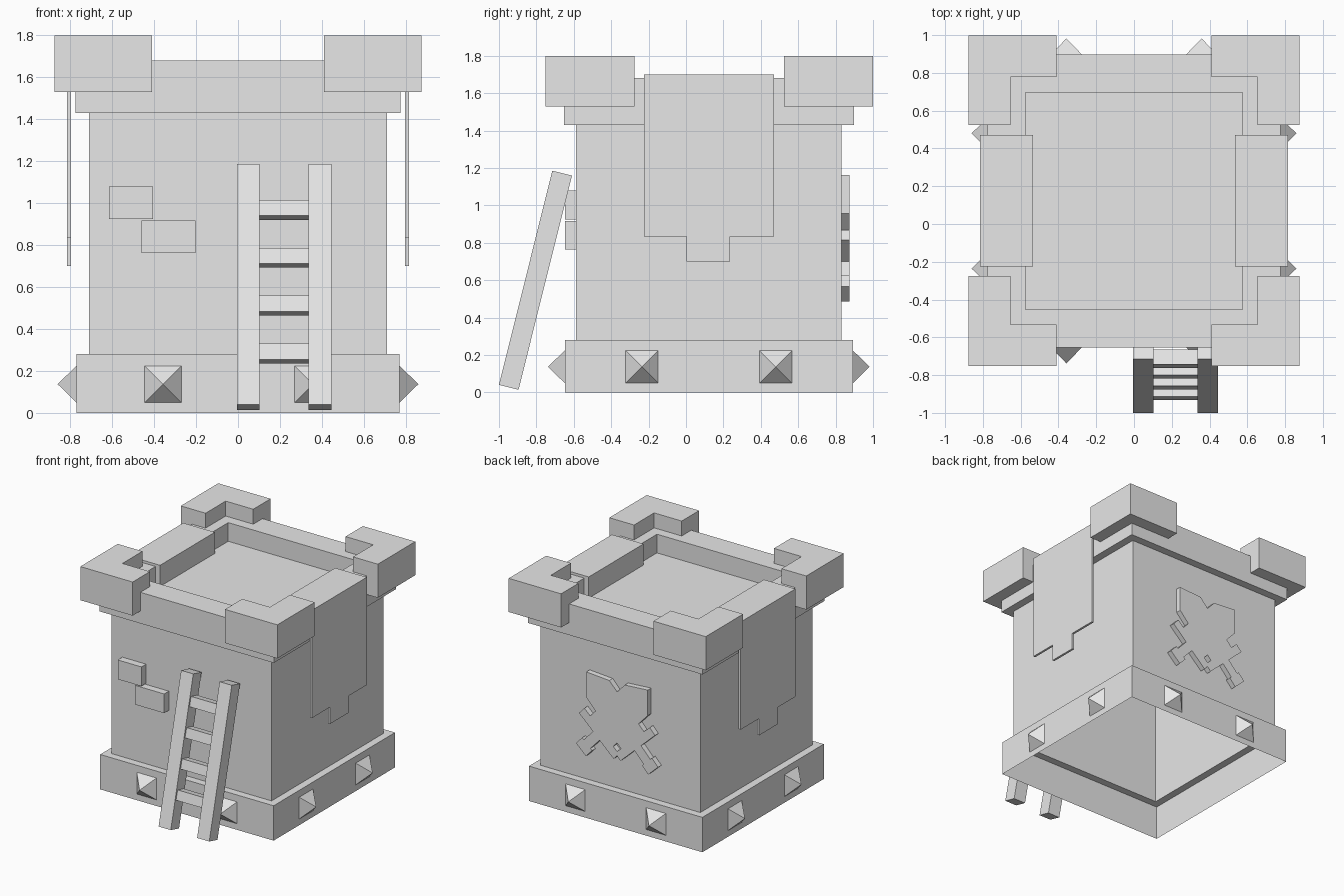
import bpy, bmesh, math
from mathutils import Matrix, Vector

cube = bpy.data.objects.get("Cube")
if cube:
    bpy.data.objects.remove(cube, do_unlink=True)

CY = 0.122  # tower centre in y

stone = bpy.data.materials.new("pale_grey")
stone.use_nodes = True
stone.diffuse_color = (0.8, 0.8, 0.8, 1)
stone.node_tree.nodes["Principled BSDF"].inputs["Base Color"].default_value = (0.8, 0.8, 0.8, 1)


def finish(name, bm, matrix=None, recalc=True):
    if matrix:
        bm.transform(matrix)
    if recalc:
        bmesh.ops.recalc_face_normals(bm, faces=bm.faces)
    mesh = bpy.data.meshes.new(name)
    bm.to_mesh(mesh)
    bm.free()
    mesh.materials.append(stone)
    obj = bpy.data.objects.new(name, mesh)
    bpy.context.collection.objects.link(obj)
    return obj


def box(name, low, high, matrix=None):
    low, high = Vector(low), Vector(high)
    bm = bmesh.new()
    bmesh.ops.create_cube(bm, size=1)
    bmesh.ops.scale(bm, vec=high - low, verts=bm.verts)
    bmesh.ops.translate(bm, vec=(low + high) / 2, verts=bm.verts)
    return finish(name, bm, matrix)


def prism(name, outline, depth, matrix):
    """Extrude a flat xy outline along z, then place it."""
    bm = bmesh.new()
    face = bm.faces.new([bm.verts.new((x, y, 0)) for x, y in outline])
    result = bmesh.ops.extrude_face_region(bm, geom=[face])
    verts = [v for v in result["geom"] if isinstance(v, bmesh.types.BMVert)]
    bmesh.ops.translate(bm, vec=(0, 0, depth), verts=verts)
    return finish(name, bm, matrix)


# Tower shell: square rings from the open foot up to the sunken roof
RINGS = [(0.77, 0), (0.77, 0.28), (0.71, 0.28), (0.71, 1.43),
         (0.775, 1.43), (0.775, 1.68), (0.575, 1.68), (0.575, 1.53)]
SIGNS = [(-1, -1), (1, -1), (1, 1), (-1, 1)]
bm = bmesh.new()
loops = [[bm.verts.new((sx * h, CY + sy * h, z)) for sx, sy in SIGNS] for h, z in RINGS]
for a, b in zip(loops, loops[1:]):
    for i in range(4):
        j = (i + 1) % 4
        bm.faces.new((a[i], a[j], b[j], b[i]))
bm.faces.new(loops[-1])
finish("tower", bm, recalc=False)

# Corner battlements, L-shaped
corner = [(0.41, 0.875), (0.875, 0.875), (0.875, 0.4), (0.655, 0.4),
          (0.655, 0.655), (0.41, 0.655)]
for sx, sy in SIGNS:
    name = ("back" if sy > 0 else "front") + ("_left" if sx > 0 else "_right")
    prism(name + "_battlement", [(sx * x, sy * y) for x, y in corner], 0.27,
          Matrix.Translation((0, CY + 0.002, 1.53)))

# Studs around the base, two on each side
for side in range(4):
    turn = Matrix.Translation((0, CY, 0)) @ Matrix.Rotation(side * math.pi / 2, 4, "Z")
    for x in (-0.358, 0.358):
        bm = bmesh.new()
        bmesh.ops.create_cone(bm, cap_ends=True, segments=4, radius1=0.0875 * math.sqrt(2),
                              radius2=0, depth=0.09,
                              matrix=Matrix.Rotation(math.pi / 4, 4, "Z"))
        place = Matrix.Translation((x, -0.815, 0.137)) @ Matrix.Rotation(math.pi / 2, 4, "X")
        finish("base_stud", bm, turn @ place)

# Banners draped over the side parapets
drop = [(-0.225, 1.7), (0.47, 1.7), (0.47, 0.835), (0.235, 0.835),
        (0.235, 0.7), (0.003, 0.7), (0.003, 0.835), (-0.225, 0.835)]
for sx, side in ((1, "left"), (-1, "right")):
    axes = Matrix(((0, 0, sx, sx * 0.797), (1, 0, 0, 0), (0, 1, 0, 0), (0, 0, 0, 1)))
    prism(side + "_banner", drop, 0.018, axes)
    mirror = Matrix.Scale(sx, 4, (1, 0, 0))
    box(side + "_banner_fold", (0.535, -0.225, 1.67), (0.805, 0.47, 1.7), mirror)
    box(side + "_banner_inner", (0.535, -0.225, 1.53), (0.58, 0.47, 1.69), mirror)

# Raised bricks on the front wall
box("upper_brick", (-0.615, -0.647, 0.925), (-0.405, -0.588, 1.08))
box("lower_brick", (-0.46, -0.647, 0.763), (-0.203, -0.588, 0.917))

# Leaning ladder
lean = Matrix.Translation((0.22, -0.805, 0.6)) @ Matrix.Rotation(math.radians(-14), 4, "X")
for sx in (-1, 1):
    x = sx * 0.171
    box("ladder_rail", (x - 0.054, -0.054, -0.59), (x + 0.054, 0.054, 0.59), lean)
for i in range(4):
    z = -0.327 + 0.2355 * i
    box("ladder_rung", (-0.12, -0.04, z - 0.039), (0.12, 0.04, z + 0.039), lean)

# Crossed swords on the back wall: half outline mirrored along the blade
half = [(0.14, 0.25), (0.14, -0.2), (0.21, -0.2), (0.21, -0.27), (0.04, -0.27),
        (0.04, -0.39), (0.06, -0.39), (0.06, -0.47)]
sword = [(0, 0.4)] + half + [(-x, y) for x, y in reversed(half)]
upright = Matrix.Translation((0, 0.828, 0.87)) @ Matrix.Rotation(math.pi / 2, 4, "X")
for angle in (-43, 43):
    tilt = Matrix.Rotation(math.radians(angle), 4, "Z")
    prism("crossed_sword", sword, -0.047, upright @ tilt)
